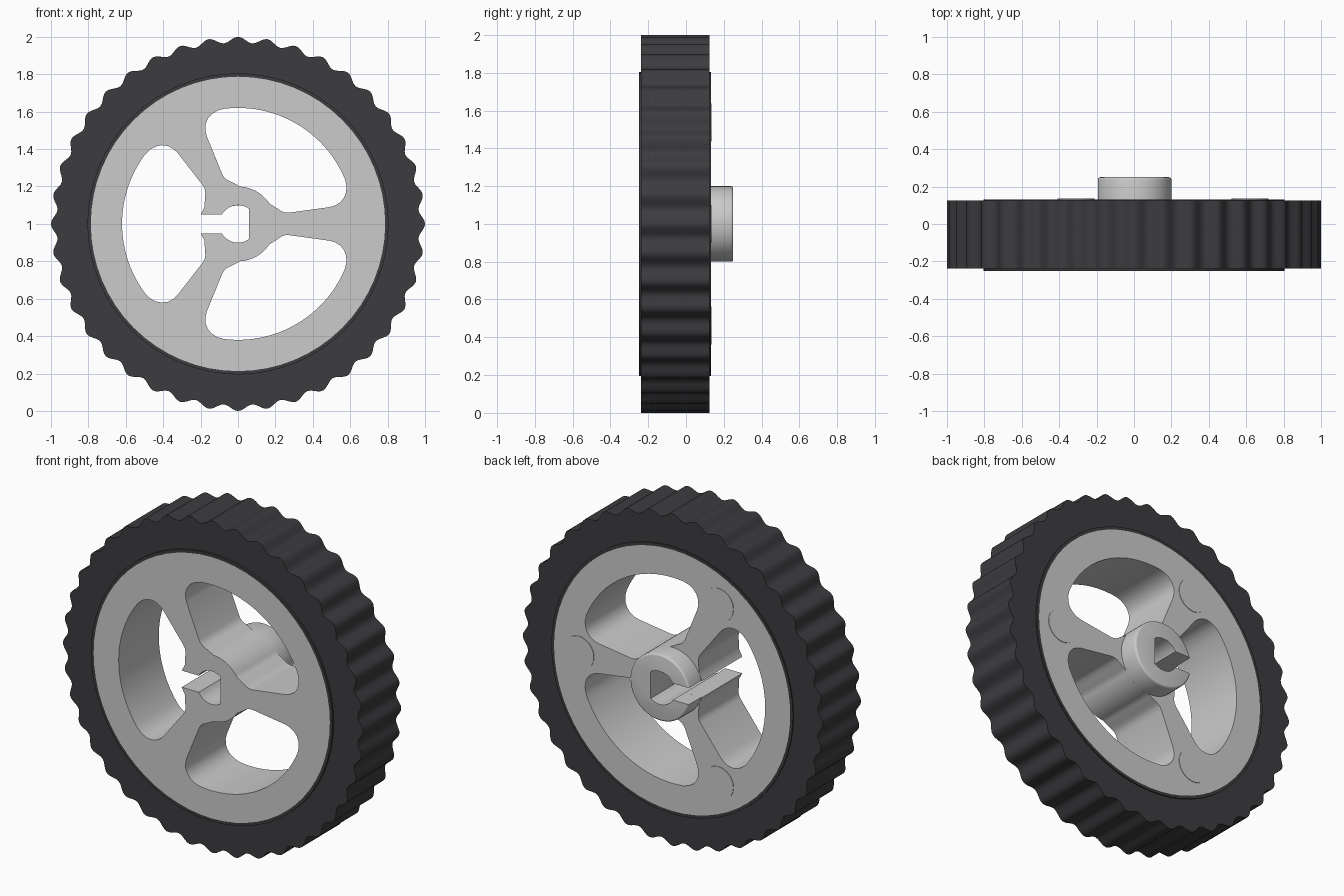
import bpy, bmesh
from math import sin, cos, radians, pi

if "Cube" in bpy.data.objects:
    bpy.data.objects.remove(bpy.data.objects["Cube"])


def polar(r, deg):
    return (r * cos(radians(deg)), r * sin(radians(deg)))


def arc(r, a, b, n):
    return [polar(r, a + (b - a) * i / n) for i in range(n + 1)]


def circle(r, n):
    return [polar(r, 360 * i / n) for i in range(n)]


def extrude(name, outlines, y0, y1, material=None, bevel_radius=None):
    """Extrude outer outline (with hole outlines) in the xz plane from y0 to y1."""
    cu = bpy.data.curves.new(name, 'CURVE')
    cu.dimensions = '2D'
    cu.fill_mode = 'BOTH'
    cu.extrude = (y1 - y0) / 2
    for pts in outlines:
        sp = cu.splines.new('POLY')
        sp.points.add(len(pts) - 1)
        for p, (x, z) in zip(sp.points, pts):
            p.co = (x, z, 0, 1)
        sp.use_cyclic_u = True
    ob = bpy.data.objects.new(name, cu)
    bpy.context.collection.objects.link(ob)
    ob.rotation_euler = (pi / 2, 0, 0)
    ob.location = (0, (y0 + y1) / 2, 1)
    bpy.ops.object.select_all(action='DESELECT')
    ob.select_set(True)
    bpy.context.view_layer.objects.active = ob
    bpy.ops.object.convert(target='MESH')
    ob = bpy.context.view_layer.objects.active
    ob.name = name
    bm = bmesh.new()
    bm.from_mesh(ob.data)
    bmesh.ops.remove_doubles(bm, verts=bm.verts, dist=0.0001)
    if bevel_radius:
        # soften the outer edge of the back end (local -z faces +y)
        zmin = min(v.co.z for v in bm.verts)
        edges = [e for e in bm.edges if e.is_manifold and e.calc_face_angle(0) > 1
                 and all(v.co.z < zmin + 0.001 and v.co.xy.length > bevel_radius
                         for v in e.verts)]
        bmesh.ops.bevel(bm, geom=edges, offset=0.012, segments=3, profile=0.5,
                        affect='EDGES')
    bmesh.ops.recalc_face_normals(bm, faces=bm.faces)
    bm.to_mesh(ob.data)
    bm.free()
    bpy.ops.object.shade_smooth_by_angle(angle=radians(32))
    if material:
        ob.data.materials.clear()
        ob.data.materials.append(material)
    return ob


rubber = bpy.data.materials.new("dark_rubber")
rubber.diffuse_color = (0.045, 0.045, 0.05, 1)
rubber.use_nodes = True
rubber.node_tree.nodes["Principled BSDF"].inputs["Base Color"].default_value = rubber.diffuse_color

# Half outline of a window: radius and angle from the window's centre line
HALF = [(0.2, 27), (0.208, 31), (0.218, 35.5), (0.23, 40), (0.243, 44),
        (0.26, 46.6), (0.28, 47.6), (0.498, 49.6), (0.53, 49.2), (0.56, 48),
        (0.585, 46), (0.603, 43.5), (0.615, 40.5), (0.62, 37)]

# D-shaped bore, open on the left into a slot
bore = arc(0.1, 210, 306.87, 14) + arc(0.1, 53.13, 150, 14)


def window(phi, hub_side):
    return ([polar(r, phi - d) for r, d in HALF]
            + arc(0.62, phi - 37, phi + 37, 24)[1:-1]
            + [polar(r, phi + d) for r, d in reversed(HALF)]
            + hub_side)


holes = [window(p, arc(0.2, p + 27, p - 27, 12)[1:-1]) for p in (60, 300)]
holes.append(window(180, [(-0.2, -0.05)] + bore + [(-0.2, 0.05)]))

# Spoked rim with hub
extrude("rim", [circle(0.787, 64)] + holes, -0.25, 0.132)

# Hub boss on the back
extrude("hub_boss", [arc(0.2, -165.5, 165.5, 48) + bore[::-1]], 0.132, 0.25,
        bevel_radius=0.19)

# Shallow round pads at the spoke ends, back side
for i in range(3):
    cx, cz = polar(0.62, 120 * i)
    extrude("spoke_pad", [[(cx + x, cz + z) for x, z in circle(0.1, 32)]], 0.13, 0.135)

# Tyre with wavy tread and thin inner lip
LOBES, STEPS = 40, 10
n = LOBES * STEPS
tread = [polar(0.984 + 0.016 * cos(2 * pi * i / STEPS), 360 * i / n) for i in range(n)]
extrude("tire", [tread, circle(0.8, 64)], -0.238, 0.125, rubber)
extrude("tire_lip", [circle(0.805, 64), circle(0.787, 64)], -0.25, 0.132, rubber)
